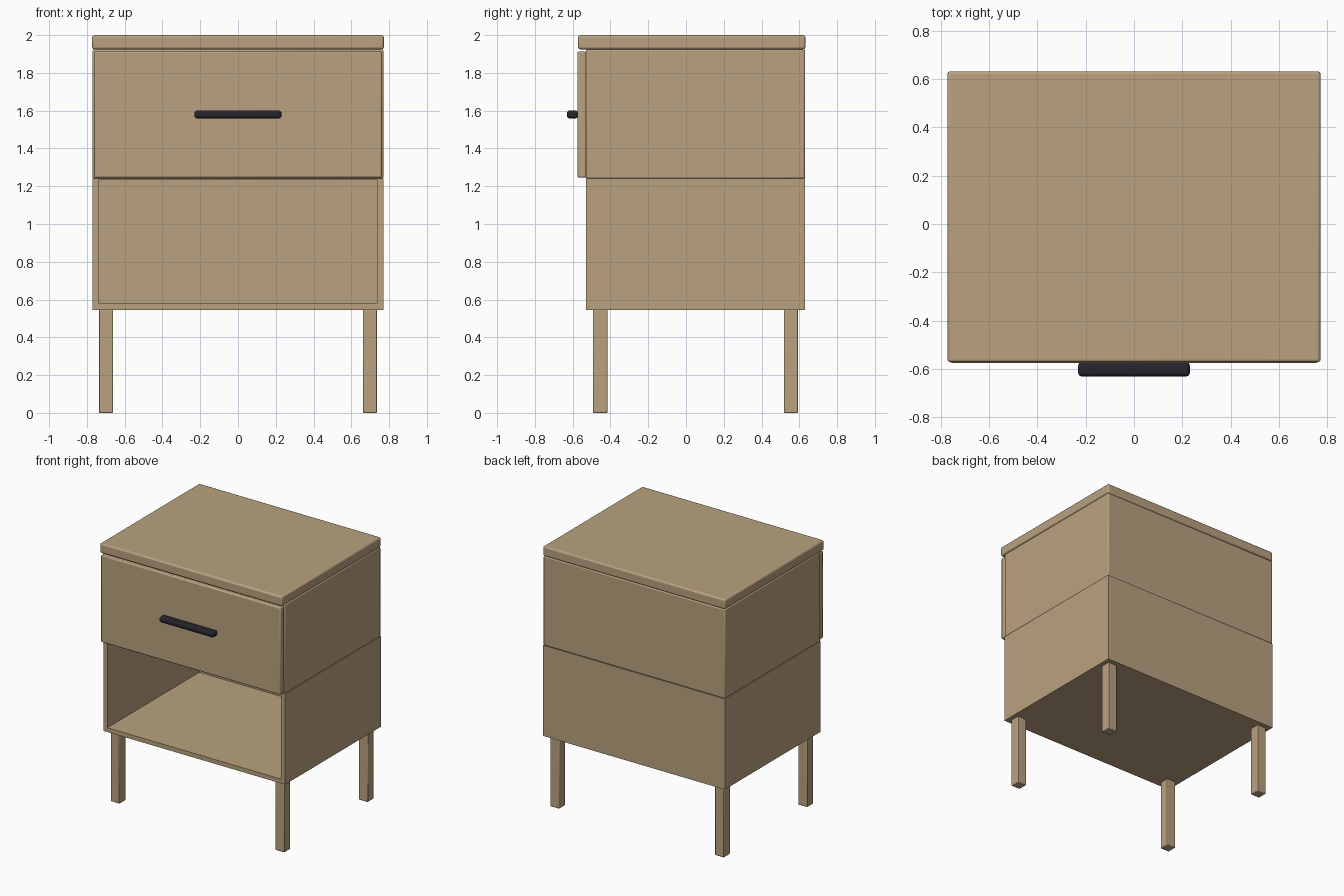
import bpy, bmesh
from mathutils import Vector

cube = bpy.data.objects.get("Cube")
if cube:
    bpy.data.objects.remove(cube, do_unlink=True)


def material(name, rgb, rough):
    m = bpy.data.materials.new(name)
    m.use_nodes = True
    m.diffuse_color = (*rgb, 1)
    bsdf = m.node_tree.nodes["Principled BSDF"]
    bsdf.inputs["Base Color"].default_value = (*rgb, 1)
    bsdf.inputs["Roughness"].default_value = rough
    return m


wood = material("light_wood", (0.49, 0.36, 0.215), 0.6)
black = material("black_metal", (0.018, 0.018, 0.025), 0.4)


def box(name, lo, hi, mat, bevel=0.0, segments=2, shape=None):
    """Box between two corners, with an optional mesh edit and rounded edges."""
    lo, hi = Vector(lo), Vector(hi)
    centre, size = (lo + hi) / 2, hi - lo
    bm = bmesh.new()
    bmesh.ops.create_cube(bm, size=1)
    bmesh.ops.scale(bm, vec=size, verts=bm.verts)
    if shape:
        shape(bm, size)
    me = bpy.data.meshes.new(name)
    bm.to_mesh(me)
    bm.free()
    ob = bpy.data.objects.new(name, me)
    ob.location = centre
    me.materials.append(mat)
    bpy.context.collection.objects.link(ob)
    if bevel:
        mod = ob.modifiers.new("rounded_edges", 'BEVEL')
        mod.width = bevel
        mod.segments = segments
        bpy.context.view_layer.objects.active = ob
        bpy.ops.object.select_all(action='DESELECT')
        ob.select_set(True)
        bpy.ops.object.shade_smooth_by_angle(angle=0.6)
    return ob


def open_front(bm, size):
    """Hollow the box from the front, leaving walls and a thin ceiling."""
    wall, ceiling = 0.047, 0.005
    front = min(bm.faces, key=lambda f: f.calc_center_median().y)
    bmesh.ops.inset_region(bm, faces=[front], thickness=wall)
    for v in front.verts:
        if v.co.z > 0:
            v.co.z = size.z / 2 - ceiling
    moved = bmesh.ops.extrude_face_region(bm, geom=[front])
    verts = [g for g in moved["geom"] if isinstance(g, bmesh.types.BMVert)]
    bmesh.ops.translate(bm, verts=verts, vec=(0, size.y - wall, 0))
    if front.is_valid:
        bmesh.ops.delete(bm, geom=[front], context='FACES_ONLY')
    bmesh.ops.recalc_face_normals(bm, faces=bm.faces)


# Cabinet: open shelf below, drawer case above, top board
box("shelf_case", (-0.77, -0.53, 0.545), (0.77, 0.63, 1.24), wood, shape=open_front)
box("drawer_case", (-0.77, -0.53, 1.24), (0.77, 0.63, 1.925), wood, 0.008)
box("top_board", (-0.772, -0.572, 1.925), (0.772, 0.632, 2.0), wood, 0.012, 3)

# Drawer front with its bar handle
box("drawer_front", (-0.762, -0.575, 1.245), (0.762, -0.528, 1.913), wood, 0.008)
box("drawer_handle", (-0.231, -0.631, 1.559), (0.231, -0.571, 1.601), black, 0.016, 4)

# Four square legs, set in from the corners
for side, x in (("right", -0.699), ("left", 0.699)):
    for end, y in (("front", -0.454), ("back", 0.556)):
        box(f"{end}_{side}_leg", (x - 0.038, y - 0.038, 0), (x + 0.038, y + 0.038, 0.548), wood, 0.005)
